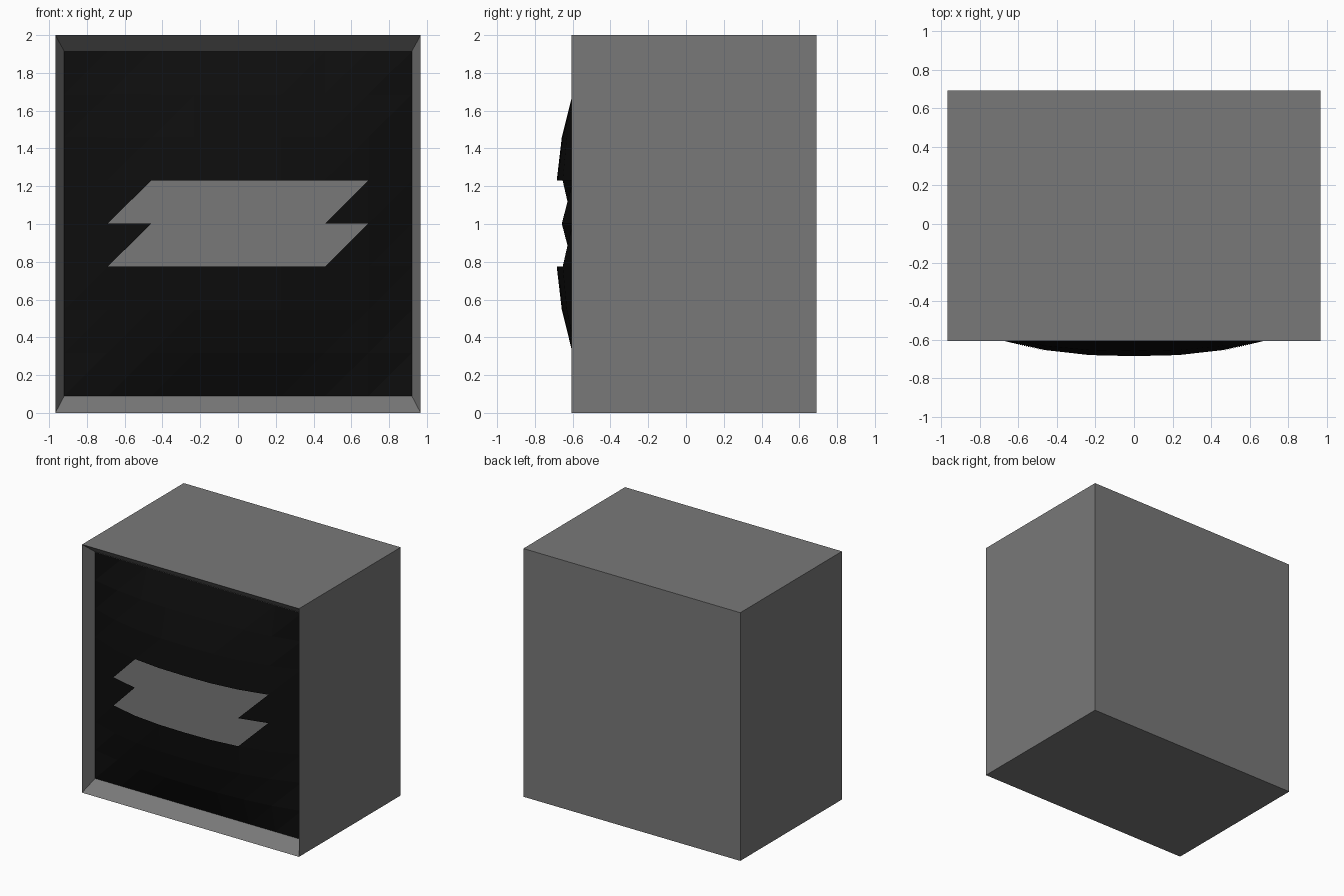
import bpy, bmesh
from mathutils import Vector

if "Cube" in bpy.data.objects:
    bpy.data.objects.remove(bpy.data.objects["Cube"])

HALF_X, FRONT, BACK, HEIGHT = 0.967, -0.605, 0.69, 2.0
IN_X, IN_Z, MID_Z, PLATE = 0.92, 0.912, 1.002, -0.503


def material(name, value):
    m = bpy.data.materials.new(name)
    m.diffuse_color = (value, value, value, 1)
    m.use_nodes = True
    m.node_tree.nodes["Principled BSDF"].inputs["Base Color"].default_value = m.diffuse_color
    return m


def finish(name, bm, mat):
    mesh = bpy.data.meshes.new(name)
    bm.to_mesh(mesh)
    bm.free()
    mesh.materials.append(mat)
    ob = bpy.data.objects.new(name, mesh)
    bpy.context.collection.objects.link(ob)
    return ob


grey = material("casing grey", 0.19)
black = material("screen black", 0.004)

# Casing: a box whose front is pushed in to form a bevelled rim and back plate
bm = bmesh.new()
bmesh.ops.create_cube(bm, size=1)
for v in bm.verts:
    v.co = Vector((v.co.x * 2 * HALF_X,
                   FRONT if v.co.y < 0 else BACK,
                   (v.co.z + 0.5) * HEIGHT))
bm.normal_update()
front = min(bm.faces, key=lambda f: f.normal.y)
bmesh.ops.inset_region(bm, faces=[front], thickness=0.02)
for v in front.verts:
    v.co = Vector((IN_X if v.co.x > 0 else -IN_X, PLATE,
                   MID_Z + (IN_Z if v.co.z > 1 else -IN_Z)))
finish("casing", bm, grey)

# Screen: bulging 8 x 8 grid, with two sheared slots left open to the plate
N = 8


def bulge(t):
    return 1 - abs(t) ** 2.5


def slot(i, j):
    """Sheared band in the two middle rows, in grid units."""
    row = int(j)
    return row in (3, 4) and 1 < i - (j - row) < 6


bm = bmesh.new()
grid = []
for j in range(N + 1):
    row = []
    for i in range(N + 1):
        u, w = i / 4 - 1, j / 4 - 1
        y = PLATE - 0.004 - 0.183 * bulge(u) * bulge(w)
        row.append(bm.verts.new((u * IN_X, y, MID_Z + w * IN_Z)))
    grid.append(row)
for j in range(N):
    for i in range(N):
        for tri in (((0, 0), (1, 0), (1, 1)), ((0, 0), (1, 1), (0, 1))):
            ci = i + sum(p[0] for p in tri) / 3
            cj = j + sum(p[1] for p in tri) / 3
            if not slot(ci, cj):
                bm.faces.new([grid[j + b][i + a] for a, b in tri])
bmesh.ops.delete(bm, geom=[v for v in bm.verts if not v.link_faces], context='VERTS')
bm.normal_update()
finish("screen", bm, black)
